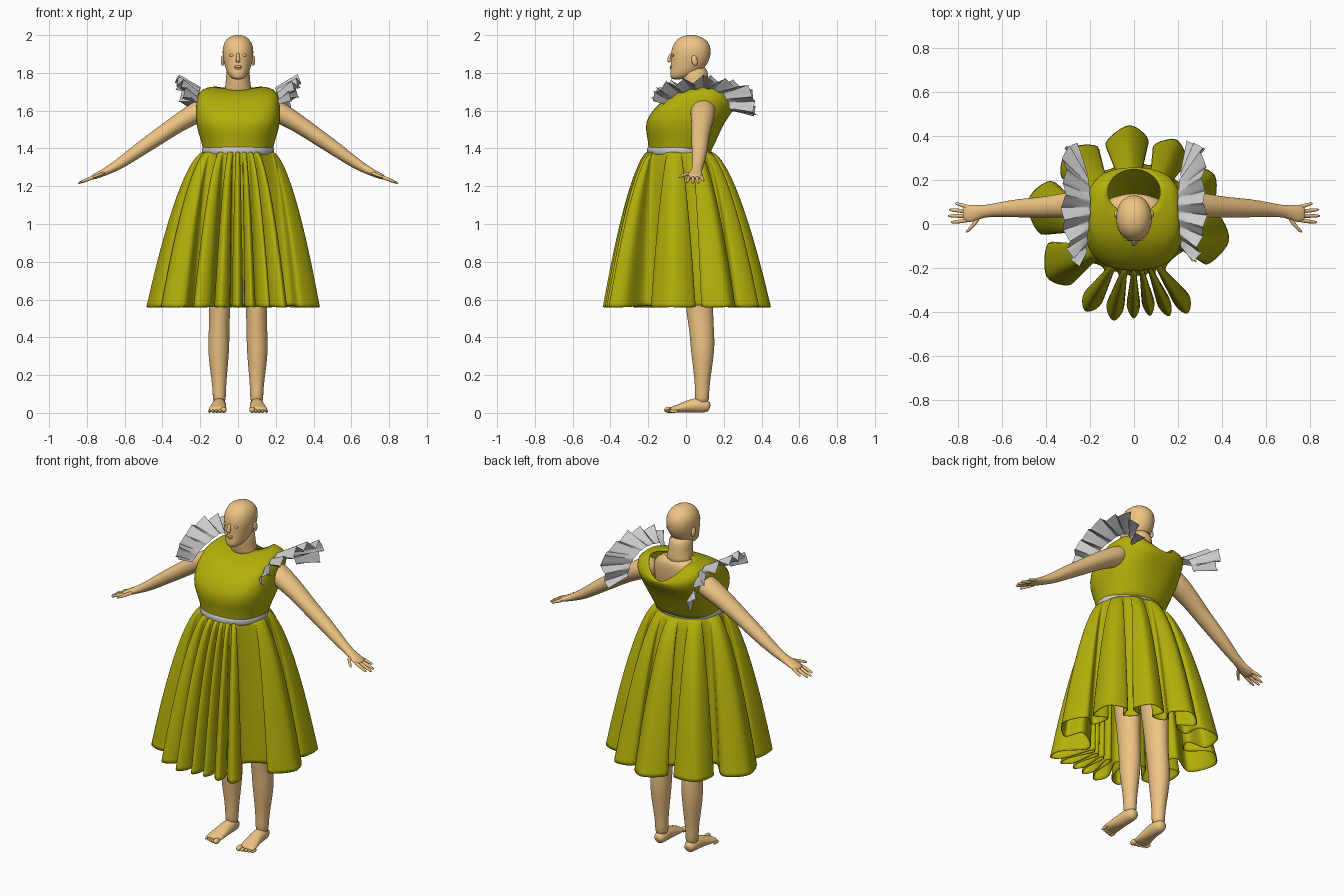
import bpy, bmesh
from math import sin, cos, pi, radians
from mathutils import Vector as V

if "Cube" in bpy.data.objects:
    bpy.data.objects.remove(bpy.data.objects["Cube"])


def material(name, rgb):
    m = bpy.data.materials.new(name)
    m.diffuse_color = (*rgb, 1)
    m.use_nodes = True
    m.node_tree.nodes["Principled BSDF"].inputs["Base Color"].default_value = m.diffuse_color
    return m


DRESS = material("olive_cloth", (0.45, 0.435, 0.003))
SKIN = material("skin", (0.86, 0.55, 0.23))


def loft(name, rings, mat=None, closed=True, caps=False, sub=1):
    """Skin a list of equally long point rows into a smooth surface."""
    bm = bmesh.new()
    rows = [[bm.verts.new(p) for p in r] for r in rings]
    n = len(rows[0])
    for a, b in zip(rows, rows[1:]):
        for i in range(n if closed else n - 1):
            j = (i + 1) % n
            bm.faces.new((a[i], a[j], b[j], b[i]))
    if caps:
        bm.faces.new(rows[0])
        bm.faces.new(rows[-1])
    bmesh.ops.recalc_face_normals(bm, faces=bm.faces)
    me = bpy.data.meshes.new(name)
    bm.to_mesh(me)
    bm.free()
    me.polygons.foreach_set("use_smooth", [True] * len(me.polygons))
    ob = bpy.data.objects.new(name, me)
    bpy.context.collection.objects.link(ob)
    if mat:
        me.materials.append(mat)
    if sub:
        m = ob.modifiers.new("smooth", "SUBSURF")
        m.levels = m.render_levels = sub
    return ob


def ring(rx, yf, yb, zf, zb=None, zs=None, e=2.0, n=32):
    """Superellipse cross-section with separate front, back and side heights."""
    zb, zs = zf if zb is None else zb, zf if zs is None else zs
    out = []
    for i in range(n):
        c, s = cos(2 * pi * i / n), sin(2 * pi * i / n)
        x = rx * abs(c) ** (2 / e) * (1 if c > 0 else -1)
        k = abs(s) ** (2 / e) * (1 if s > 0 else -1)
        z = zs * (1 - s * s) + (zb if s > 0 else zf) * s * s
        out.append(V((x, (yf + yb) / 2 + k * (yb - yf) / 2, z)))
    return out


def tube(name, pts, ref=(0, 1, 0), side=1, n=16, mat=SKIN):
    """Tube along points (x, y, z, radius along ref, other radius)."""
    P = [V((p[0] * side, p[1], p[2])) for p in pts]
    rings = []
    for i, p in enumerate(pts):
        t = (P[min(i + 1, len(P) - 1)] - P[max(i - 1, 0)]).normalized()
        a = V(ref)
        a = (a - t * a.dot(t)).normalized()
        b = t.cross(a)
        rings.append([P[i] + a * p[3] * cos(2 * pi * k / n) + b * p[4] * sin(2 * pi * k / n)
                      for k in range(n)])
    return loft(name, rings, mat, caps=True)


def ball(name, loc, size, mat=SKIN, rot=0):
    bpy.ops.mesh.primitive_uv_sphere_add(segments=16, ring_count=10, location=loc, rotation=(rot, 0, 0))
    ob = bpy.context.object
    ob.name, ob.scale = name, size
    ob.data.materials.append(mat)
    bpy.ops.object.shade_smooth()


def spline(p, steps, closed=False):
    """Catmull-Rom curve through vectors."""
    n, out = len(p), []
    get = (lambda i: p[i % n]) if closed else (lambda i: p[max(0, min(n - 1, i))])
    for i in range(n if closed else n - 1):
        a, b, c, d = get(i - 1), get(i), get(i + 1), get(i + 2)
        for k in range(steps):
            t = k / steps
            out.append(0.5 * (2 * b + (c - a) * t + (2 * a - 5 * b + 4 * c - d) * t * t
                              + (3 * b - a - 3 * c + d) * t ** 3))
    return out if closed else out + [p[-1].copy()]


# Skirt: deep rounded folds at the hem, gathered into the waist ellipse
lobes = [(-10, .44), (31, .43), (63, .43), (93, .45), (132, .455), (168, .495), (211, .465),
         (241, .455), (258, .45), (270, .43), (280, .425), (291, .45), (301, .475)]
hem, waist = [], []
for i, (a, r) in enumerate(lobes):
    lo = (a - lobes[i - 1][0]) % 360
    hi = (lobes[(i + 1) % len(lobes)][0] - a) % 360
    front = 235 < a < 305
    cap = 16 if front else 45
    for w, u, k in ((.25, .36, 0), (.43, .2, .86), (0, 0, 1), (-.43, -.2, .86), (-.25, -.36, 0)):
        gap = min(lo if w > 0 else hi, cap)
        th, wa = radians(a - w * gap), radians(a - u * gap)
        rad = r * k if k else (.25 if front else .29)
        hem.append(V((rad * cos(th), rad * sin(th), 0.56 + (0.008 if not k else 0))))
        waist.append(V((.183 * cos(wa), -.035 + .165 * sin(wa), 1.385)))
hem, waist = spline(hem, 6, True), spline(waist, 6, True)
rows = []
for i in range(27):
    t = (i / 26) ** 1.3
    g = t ** 0.6
    rows.append([V((w.x + (h.x - w.x) * g, w.y + (h.y - w.y) * g, w.z + (h.z - w.z) * t))
                 for w, h in zip(waist, hem)])
# stitched hem: small step just above the edge
rows.insert(-1, [V((p.x * .992, p.y * .992, p.z + .02)) for p in rows[-1]])
skirt = loft("skirt", rows, DRESS, sub=0)
sol = skirt.modifiers.new("cloth", "SOLIDIFY")
sol.thickness = 0.004

# Bodice: loose at the back, closing over the shoulders to the neckline
bodice = [(.183, -.198, .13, 1.38, 1.38, 1.38, 2.1), (.195, -.200, .16, 1.44, 1.44, 1.44, 2.2),
          (.222, -.218, .19, 1.51, 1.51, 1.52, 2.5), (.226, -.203, .22, 1.57, 1.56, 1.60, 2.7),
          (.217, -.150, .243, 1.63, 1.59, 1.66, 2.9), (.210, -.090, .255, 1.68, 1.615, 1.70, 2.9),
          (.165, -.025, .260, 1.705, 1.632, 1.725, 2.4), (.120, .045, .250, 1.718, 1.635, 1.728, 2.0)]
ob = loft("bodice", [ring(*b, n=48) for b in bodice], DRESS)
sol = ob.modifiers.new("cloth", "SOLIDIFY")
sol.thickness = 0.004

# Waistband
loft("waistband", [ring(rx, -rx - .015, rx - .055, z, z + .004, n=48) for rx, z in
                   ((.178, 1.365), (.189, 1.367), (.192, 1.388), (.190, 1.408), (.178, 1.411))])

# Shoulder ruffles: fluted strips from the armhole outwards
inner = [(.215, -.12, 1.635), (.21, -.05, 1.685), (.20, .05, 1.715), (.20, .14, 1.715),
         (.21, .21, 1.67), (.215, .235, 1.60)]
outer = [(.265, -.18, 1.665), (.30, -.11, 1.735), (.32, .03, 1.76), (.32, .20, 1.76),
         (.305, .345, 1.69), (.265, .37, 1.575)]
for s, side in ((-1, "left"), (1, "right")):
    A, B = (spline([V((s * x, y, z)) for x, y, z in c], 24) for c in (inner, outer))
    strip = []
    for i, (a, b) in enumerate(zip(A, B)):
        t = B[min(i + 1, len(B) - 1)] - B[max(i - 1, 0)]
        n = t.cross(b - a).normalized() * s
        f = 2 * pi * i / (len(A) - 1)
        wave = sin(7.5 * f + s) + .2 * sin(3.7 * f)
        strip.append([a.lerp(b, v * (1 + .05 * sin(3 * f))) + n * (.004 + .021 * v) * wave
                      + t.normalized() * .010 * v * sin(15 * f + 2 * s)
                      for v in (0, .2, .4, .6, .8, 1)])
    loft("ruffle_" + side, strip, closed=False, sub=0)

# Torso under the dress, neck and head
torso = [(.12, -.03, .11, .86), (.165, -.08, .14, .93), (.17, -.10, .15, 1.05), (.16, -.12, .12, 1.2),
         (.15, -.13, .10, 1.38), (.185, -.16, .13, 1.52), (.185, -.09, .14, 1.62),
         (.14, -.01, .14, 1.68), (.08, .01, .13, 1.715)]
loft("torso", [ring(*t) for t in torso], SKIN, caps=True)
loft("neck", [ring(*t) for t in ((.085, -.01, .13, 1.68), (.068, -.01, .125, 1.72),
                                 (.063, -.025, .117, 1.77), (.063, -.025, .117, 1.84))], SKIN, caps=True)
head = [(.018, -.066, -.03, 1.765), (.036, -.082, .01, 1.772), (.055, -.085, .06, 1.792),
        (.067, -.081, .10, 1.825), (.077, -.080, .123, 1.865), (.083, -.080, .133, 1.905),
        (.080, -.072, .130, 1.945), (.062, -.048, .105, 1.978), (.036, -.018, .070, 1.995),
        (.012, .012, .038, 2.001)]
loft("head", [ring(*h, e=2.1) for h in head], SKIN, caps=True)

# Face
tube("nose", [(0, -.074, 1.908, .006, .007), (0, -.087, 1.885, .008, .009),
              (0, -.093, 1.866, .011, .013), (0, -.083, 1.857, .007, .012)])
ball("upper_lip", (0, -.080, 1.834), (.022, .006, .006))
ball("lower_lip", (0, -.080, 1.825), (.019, .007, .006))

for s, side in ((-1, "left"), (1, "right")):
    ball("eye_" + side, (s * .033, -.069, 1.893), (.014, .007, .007))
    ball("ear_" + side, (s * .081, .045, 1.866), (.010, .016, .028), rot=.2)

    # Arm with palm
    tube("arm_" + side, [(.14, .09, 1.63, .07, .06), (.22, .09, 1.59, .068, .058),
                         (.32, .085, 1.533, .057, .048), (.43, .075, 1.455, .046, .043),
                         (.52, .073, 1.395, .044, .038), (.62, .065, 1.322, .033, .030),
                         (.685, .058, 1.285, .026, .022), (.725, .050, 1.266, .038, .018),
                         (.760, .047, 1.251, .042, .015), (.780, .047, 1.243, .032, .010)], side=s)
    # Fingers and thumb: knuckle, middle joint, tip
    for name, k, m, e in (("index", (.75, .018), (.79, .012), (.829, .008)),
                          ("middle", (.755, .037), (.80, .037), (.843, .037)),
                          ("ring", (.755, .056), (.80, .061), (.838, .065)),
                          ("little", (.745, .074), (.78, .085), (.81, .093)),
                          ("thumb", (.705, .035), (.73, -.005), (.762, -.036))):
        pts = [(x, y, 1.252 - (x - .755) * .40, r, r) for (x, y), r in
               ((k, .011), (m, .010), (e, .007))]
        x, y, z = pts[-1][:3]
        tube(name + "_finger_" + side, pts + [(x + .004, y, z - .002, .003, .003)],
             side=s, n=8, ref=(0, 1, 0) if name != "thumb" else (0, 0, 1))

    # Leg
    tube("leg_" + side, [(.095, .05, .98, .10, .085), (.097, .055, .80, .09, .075),
                         (.098, .068, .64, .076, .060), (.098, .073, .53, .072, .057),
                         (.100, .083, .44, .066, .055), (.102, .088, .36, .066, .058),
                         (.103, .088, .28, .057, .053), (.100, .087, .18, .043, .041),
                         (.099, .085, .11, .037, .035), (.099, .084, .04, .040, .036)], side=s)
    # Foot and toes
    tube("foot_" + side, [(.098, .128, .030, .018, .018), (.098, .115, .034, .032, .033),
                          (.099, .07, .042, .037, .042), (.101, .02, .036, .039, .036),
                          (.106, -.03, .025, .046, .024), (.110, -.07, .018, .049, .017),
                          (.110, -.085, .016, .042, .011)], ref=(1, 0, 0), side=s)
    for i in range(5):
        r = .016 if i == 0 else .011 - .0007 * i
        ball(f"toe_{i + 1}_{side}", (s * (.075 + .019 * i), -.092 + .0065 * i, r),
             (r * .95, .024, r))
